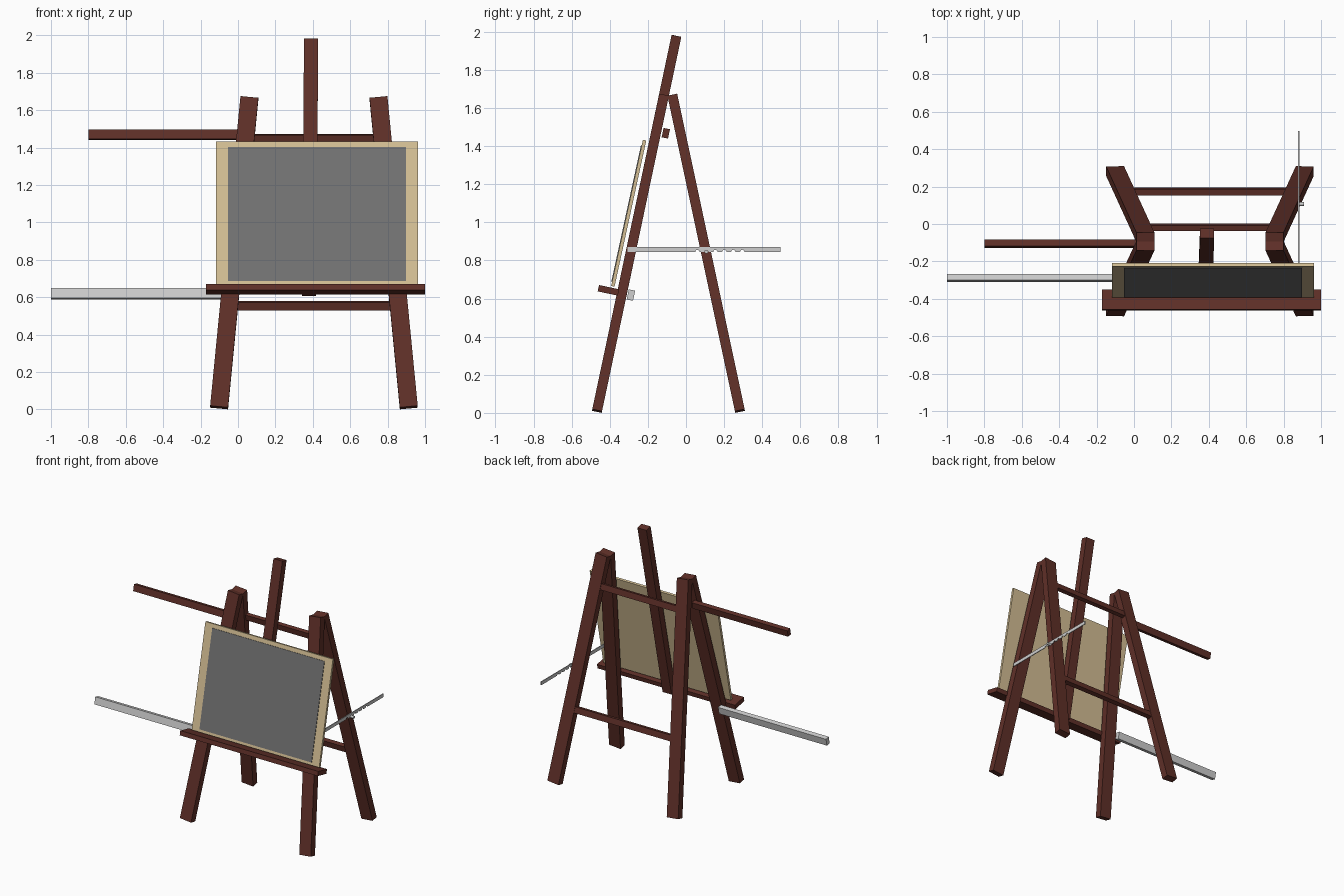
import bpy, bmesh, math
from mathutils import Vector, Matrix

if "Cube" in bpy.data.objects:
    bpy.data.objects.remove(bpy.data.objects["Cube"])

TILT = math.radians(12)      # lean of both leg frames
CX = 0.406                   # centre of the leg frame in x


def material(name, rgb):
    m = bpy.data.materials.new(name)
    m.diffuse_color = (*rgb, 1)
    m.use_nodes = True
    m.node_tree.nodes["Principled BSDF"].inputs["Base Color"].default_value = m.diffuse_color
    return m


WOOD = material("dark_brown_wood", (0.115, 0.029, 0.021))
TAN = material("pale_wood", (0.66, 0.52, 0.30))
SLATE = material("slate_grey", (0.17, 0.17, 0.17))
METAL = material("light_grey_metal", (0.62, 0.62, 0.62))


def finish(name, bm, mat, matrix=Matrix()):
    bmesh.ops.recalc_face_normals(bm, faces=bm.faces)
    me = bpy.data.meshes.new(name)
    bm.to_mesh(me)
    bm.free()
    ob = bpy.data.objects.new(name, me)
    ob.matrix_world = matrix
    me.materials.append(mat)
    bpy.context.collection.objects.link(ob)
    return ob


def box(name, centre, size, mat, tilt=0.0):
    """Box turned about the x axis."""
    bm = bmesh.new()
    bmesh.ops.create_cube(bm, size=1)
    bmesh.ops.scale(bm, vec=size, verts=bm.verts)
    return finish(name, bm, mat, Matrix.Translation(centre) @ Matrix.Rotation(tilt, 4, 'X'))


def beam(name, p0, p1, width, depth, mat):
    """Square-ended beam between two points, width kept along world x."""
    p0, p1 = Vector(p0), Vector(p1)
    z = (p1 - p0).normalized()
    x = (Vector((1, 0, 0)) - z * z.x).normalized()
    y = z.cross(x)
    rot = Matrix((x, y, z)).transposed().to_4x4()
    bm = bmesh.new()
    bmesh.ops.create_cube(bm, size=1)
    bmesh.ops.scale(bm, vec=(width, depth, (p1 - p0).length), verts=bm.verts)
    return finish(name, bm, mat, Matrix.Translation((p0 + p1) / 2) @ rot)


# splayed legs, a front and a back one on each side
for side, s in (("left", -1), ("right", 1)):
    foot, head = CX + s * 0.507, CX + s * 0.345
    beam(f"front_leg_{side}", (foot, -0.467, 0.010), (head, -0.116, 1.665), 0.096, 0.052, WOOD)
    beam(f"back_leg_{side}", (foot, 0.283, 0.010), (head, -0.071, 1.665), 0.096, 0.052, WOOD)

# centre mast
beam("mast", (0.380, -0.339, 0.612), (0.391, -0.050, 1.978), 0.076, 0.052, WOOD)

# rails between the back legs
box("lower_back_rail", (CX, 0.174, 0.553), (0.86, 0.034, 0.045), WOOD, TILT)
box("upper_back_rail", (CX, -0.017, 1.447), (0.68, 0.030, 0.045), WOOD, TILT)

# side rods reaching out from the left front leg
box("upper_side_rod", (-0.395, -0.106, 1.467), (0.81, 0.034, 0.050), WOOD, -TILT)
box("lower_side_rod", (-0.5425, -0.289, 0.618), (0.915, 0.034, 0.054), METAL, -TILT)

# ledge carrying the board
box("ledge", (0.415, -0.407, 0.643), (1.17, 0.108, 0.034), WOOD, -TILT)

# board with a thin slate plate on its front
lean = -math.atan2(0.167, 0.769)
board_c = Vector((0.4225, -0.3005, 1.0475))
box("board", board_c, (1.081, 0.018, 0.785), TAN, lean)
out = Matrix.Rotation(lean, 3, 'X') @ Vector((0, -0.0105, -0.005))
box("slate_panel", board_c + out, (0.951, 0.005, 0.733), SLATE, lean)

# notched support strip on the right side
Z0, Z1, R = 0.845, 0.871, 0.011
profile = [(-0.308, Z1), (-0.308, Z0)]
for i in range(6):
    yc = 0.060 + 0.047 * i
    for k in range(7):
        a = math.pi - math.pi * k / 6
        profile.append((yc + R * math.cos(a), Z0 + R * math.sin(a)))
profile += [(0.497, Z0), (0.497, Z1)]
bm = bmesh.new()
face = bm.faces.new([bm.verts.new((0.878, y, z)) for y, z in profile])
ext = bmesh.ops.extrude_face_region(bm, geom=[face])
bmesh.ops.translate(bm, vec=(0.006, 0, 0),
                    verts=[v for v in ext["geom"] if isinstance(v, bmesh.types.BMVert)])
finish("notched_strip", bm, METAL)

# peg on the back leg that catches a notch
bm = bmesh.new()
bmesh.ops.create_cone(bm, cap_ends=True, segments=12, radius1=0.010, radius2=0.010, depth=0.06)
finish("peg", bm, METAL, Matrix.Translation((0.88, 0.107, 0.846)) @ Matrix.Rotation(math.pi / 2, 4, 'Y'))
